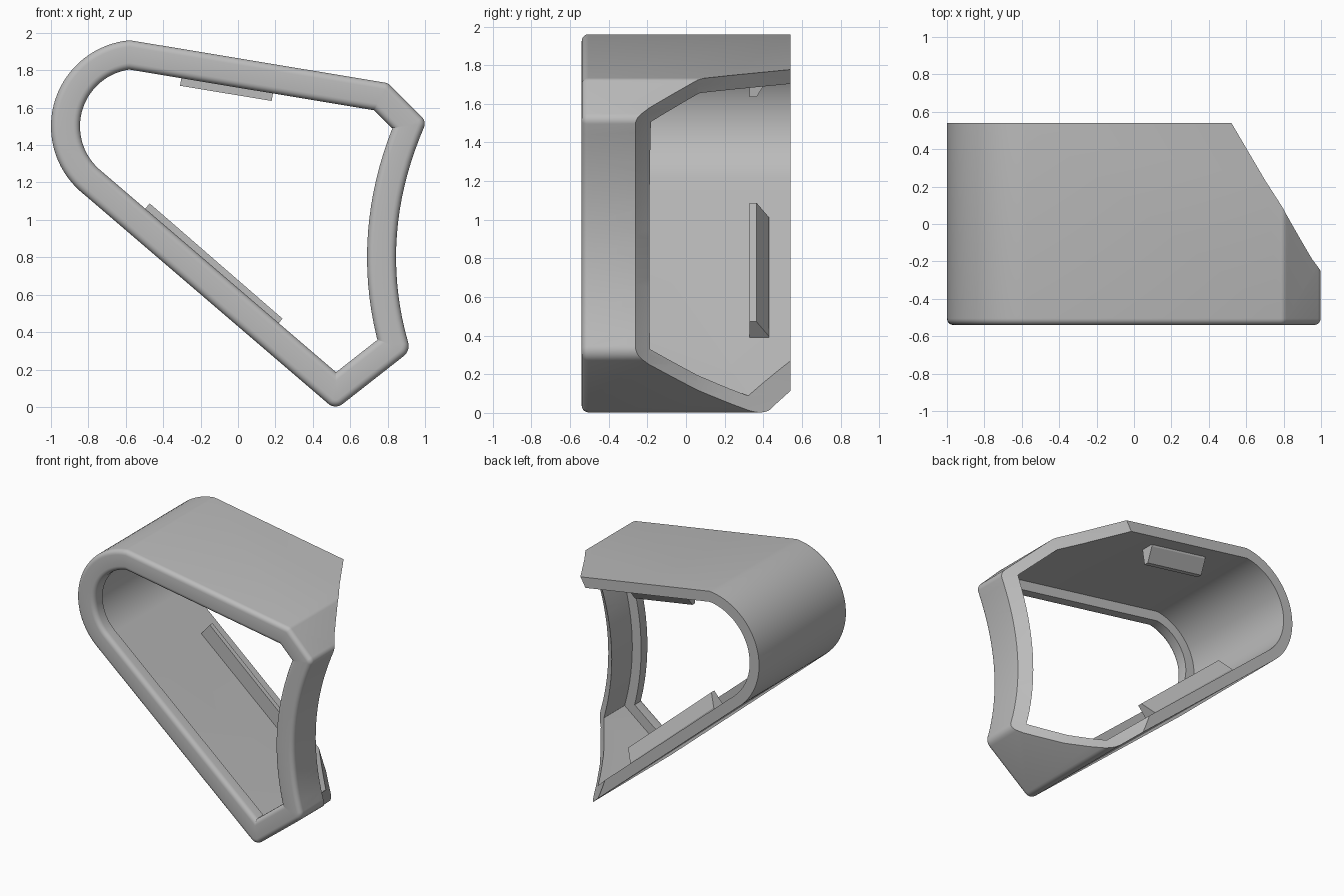
import bpy, bmesh, math
from mathutils import Vector

cube = bpy.data.objects.get("Cube")
if cube:
    bpy.data.objects.remove(cube, do_unlink=True)

grey = bpy.data.materials.new("plain_grey")
grey.use_nodes = True
colour = (0.5, 0.5, 0.5, 1)
grey.diffuse_color = colour
grey.node_tree.nodes["Principled BSDF"].inputs["Base Color"].default_value = colour


def wall_x(z):
    """Concave right-hand side."""
    return 0.845 + 0.31 * (z - 0.8) ** 2


def sweep(name, rings, close=False):
    """Skin a list of equal rings, closed on itself or capped at both ends."""
    bm = bmesh.new()
    loops = [[bm.verts.new(p) for p in ring] for ring in rings]
    n = len(loops[0])
    pairs = list(zip(loops, loops[1:]))
    if close:
        pairs.append((loops[-1], loops[0]))
    else:
        bm.faces.new(loops[0])
        bm.faces.new(loops[-1])
    for a, b in pairs:
        for i in range(n):
            j = (i + 1) % n
            bm.faces.new((a[i], a[j], b[j], b[i]))
    bmesh.ops.recalc_face_normals(bm, faces=bm.faces)
    mesh = bpy.data.meshes.new(name)
    bm.to_mesh(mesh)
    bm.free()
    mesh.materials.append(grey)
    obj = bpy.data.objects.new(name, mesh)
    bpy.context.collection.objects.link(obj)
    return obj


# Outline as (point, corner radius), counter-clockwise from the bottom tip
outline = [(Vector((0.52, -0.015)), 0.06), (Vector((0.922, 0.30)), 0.07)]
for i in range(17):
    z = 0.41 + 1.03 * i / 16
    outline.append((Vector((wall_x(z), z)), 0))
outline += [(Vector((1.007, 1.526)), 0.05), (Vector((0.802, 1.731)), 0.05)]
for i in range(33):
    a = math.radians(95 + 133 * i / 32)
    outline.append((Vector((-0.538 + 0.462 * math.cos(a), 1.5 + 0.462 * math.sin(a))), 0))


def offset_outline(t):
    """Mitred inward offset by t, then rounded corners."""
    pts = [p for p, r in outline]
    n = len(pts)
    moved = []
    for i, p in enumerate(pts):
        d0 = (p - pts[i - 1]).normalized()
        d1 = (pts[(i + 1) % n] - p).normalized()
        n0, n1 = Vector((-d0.y, d0.x)), Vector((-d1.y, d1.x))
        moved.append(p + (n0 + n1) * t / (1 + n0.dot(n1)))
    result = []
    for i, p in enumerate(moved):
        r = outline[i][1]
        if not r:
            result.append(p)
            continue
        r = max(r - t, 0.004)
        u = (moved[i - 1] - p).normalized()
        v = (moved[(i + 1) % n] - p).normalized()
        half = u.angle(v) / 2
        centre = p + (u + v).normalized() * r / math.sin(half)
        a = p + u * r / math.tan(half) - centre
        b = p + v * r / math.tan(half) - centre
        arc = a.angle(b)
        for k in range(9):
            s = k / 8
            result.append(centre + (a * math.sin((1 - s) * arc) + b * math.sin(s * arc)) / math.sin(arc))
    return result


# Wall section as (depth from outside, y): rounded front rim with a lip behind it
FRONT, BACK, RIM, WALL, R = -0.54, 0.54, 0.155, 0.08, 0.035
steps = [math.pi / 2 * k / 5 for k in range(6)]
section = [(0, BACK)]
section += [(R - R * math.cos(a), FRONT + R - R * math.sin(a)) for a in steps]
section += [(RIM - R + R * math.sin(a), FRONT + R - R * math.cos(a)) for a in steps]
section += [(RIM, -0.44), (WALL, -0.44), (WALL, BACK)]
shell = sweep("shell_frame", [[(p.x, y, p.y) for p in offset_outline(t)] for t, y in section], close=True)

# Swept cutter trims the rear right side along the concave curve
cut_profile = [(-0.4, -0.28), (-0.02, -0.28), (0.08, -0.19), (0.3, 0.06),
               (0.42, 0.23), (0.86, 0.91), (-0.4, 0.91)]
levels = [-0.3 + 2.5 * i / 50 for i in range(51)]
cutter = sweep("rear_cutter", [[(wall_x(z) - d, y, z) for d, y in cut_profile] for z in levels])
cutter.hide_render = True

trim = shell.modifiers.new("rear_trim", 'BOOLEAN')
trim.operation = 'DIFFERENCE'
trim.solver = 'EXACT'
trim.object = cutter
bpy.context.view_layer.objects.active = shell
bpy.ops.object.select_all(action='DESELECT')
shell.select_set(True)
bpy.ops.object.modifier_apply(modifier=trim.name)
bpy.data.objects.remove(cutter, do_unlink=True)
bpy.ops.object.shade_smooth_by_angle(angle=math.radians(28))


# Wedge-shaped retaining rails inside the walls
def rail(name, start, end, outward):
    shape = [(0.33, 0), (0.365, 0), (0.43, 0.1), (0.43, 0.14), (0.33, 0.14)]
    out = Vector(outward).normalized()
    rings = []
    for p in (Vector(start), Vector(end)):
        rings.append([(p.x + out.x * h, y, p.y + out.y * h) for y, h in shape])
    return sweep(name, rings)


rail("lower_rail", (-0.472, 1.088), (0.238, 0.472), (-0.65, -0.76))
rail("upper_rail", (-0.31, 1.717), (0.18, 1.636), (0.164, 0.986))
